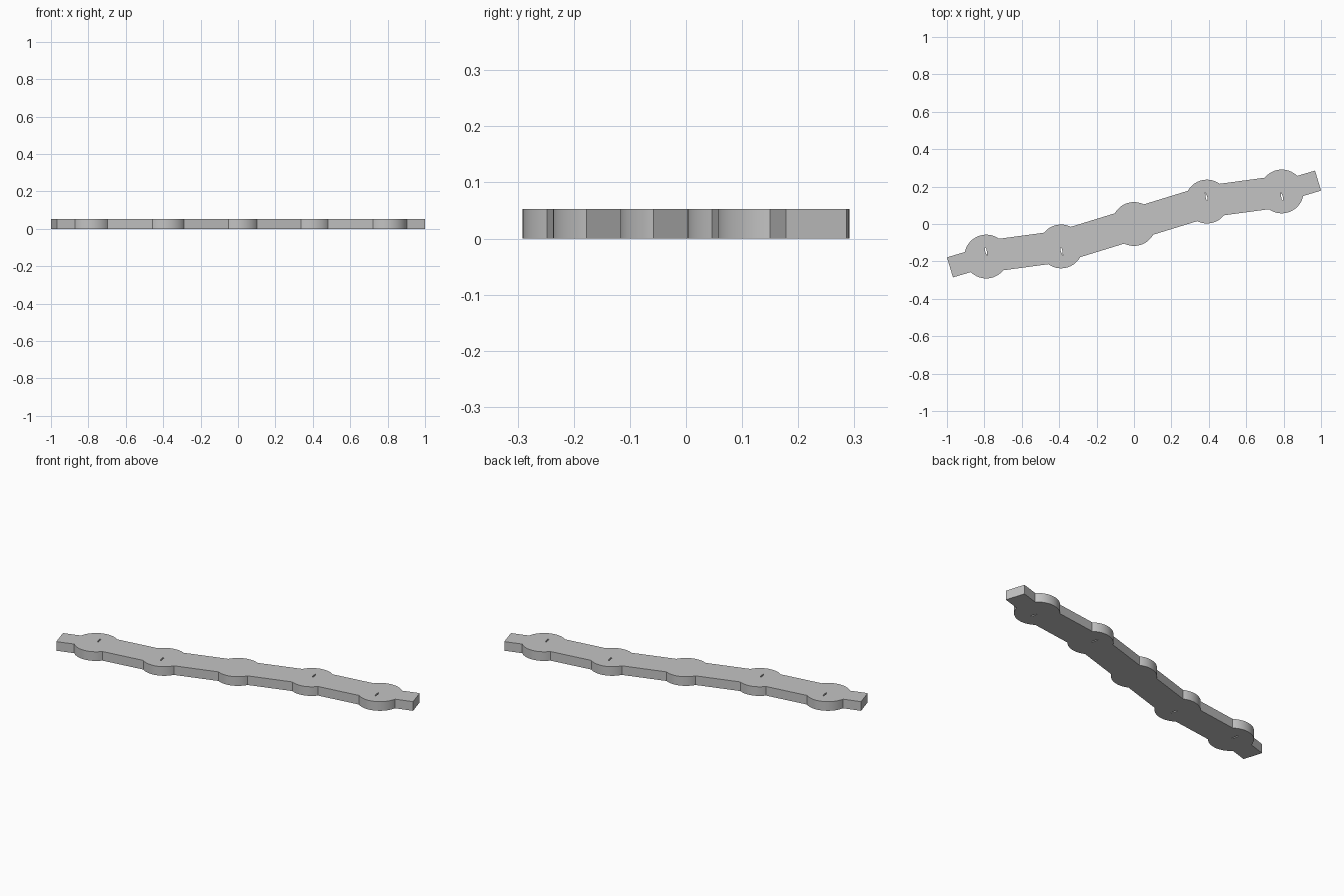
import bpy
import bmesh
from math import asin, sqrt
from mathutils import Vector, Matrix

cube = bpy.data.objects.get("Cube")
if cube:
    bpy.data.objects.remove(cube, do_unlink=True)

THICK = 0.053
RADIUS = 0.117
BAR = 0.085      # half width between lobes
TIP = 0.056      # half width of the end tabs
ARC_STEPS = 20

grey = bpy.data.materials.new("plain_grey")
grey.use_nodes = True
colour = (0.55, 0.55, 0.55, 1)
grey.diffuse_color = colour
grey.node_tree.nodes["Principled BSDF"].inputs["Base Color"].default_value = colour

# Centreline through the lobes, symmetric under a half turn
half = [Vector((0.39, 0.12)), Vector((0.79, 0.174)), Vector((0.984, 0.232))]
path = [-p for p in reversed(half)] + [Vector((0, 0))] + half
last = len(path) - 1


def side(a, b, width):
    """Unit direction and left normal of a segment, with its half width."""
    d = (b - a).normalized()
    return d, Vector((-d.y, d.x)), width


segments = [side(path[i], path[i + 1], TIP if i in (0, last - 1) else BAR)
            for i in range(last)]


def lobe(centre, before, after):
    """Arc on the left of the path, from the incoming to the outgoing edge."""
    reach = [sqrt(RADIUS ** 2 - s[2] ** 2) for s in (before, after)]
    start = before[1] * before[2] - before[0] * reach[0]
    end = after[1] * after[2] + after[0] * reach[1]
    sweep = start.angle_signed(end)      # positive is clockwise
    return [centre + Matrix.Rotation(-sweep * k / ARC_STEPS, 2) @ start
            for k in range(ARC_STEPS + 1)]


# One edge of the strip; the other is its half turn
edge = [path[0] + segments[0][1] * TIP]
for i in range(1, last):
    edge += lobe(path[i], segments[i - 1], segments[i])
edge.append(path[last] + segments[-1][1] * TIP)
outline = edge + [-p for p in edge]

# Small slits through the outer lobes
slit = [Vector(p) for p in ((-0.007, 0.023), (0.004, 0.003), (0.007, -0.022), (-0.002, -0.016))]
loops = [outline]
for x in (0.387, 0.791):
    hole = [Vector((x, 0.147)) + p for p in slit]
    loops += [hole, [-p for p in hole]]

# Filled and extruded plate
curve = bpy.data.curves.new("lobed_strip", "CURVE")
curve.dimensions = "2D"
curve.fill_mode = "BOTH"
curve.extrude = THICK / 2
for loop in loops:
    spline = curve.splines.new("POLY")
    spline.points.add(len(loop) - 1)
    for point, co in zip(spline.points, loop):
        point.co = (co.x, co.y, 0, 1)
    spline.use_cyclic_u = True

strip = bpy.data.objects.new("lobed_strip", curve)
bpy.context.collection.objects.link(strip)
bpy.ops.object.select_all(action="DESELECT")
strip.select_set(True)
bpy.context.view_layer.objects.active = strip
bpy.ops.object.convert(target="MESH")
strip = bpy.context.object

# Weld caps to walls and rest the plate on the ground
bm = bmesh.new()
bm.from_mesh(strip.data)
bmesh.ops.remove_doubles(bm, verts=bm.verts, dist=0.0001)
bmesh.ops.translate(bm, verts=bm.verts, vec=(0, 0, THICK / 2))
bmesh.ops.recalc_face_normals(bm, faces=bm.faces)
bm.to_mesh(strip.data)
bm.free()
strip.data.materials.clear()
strip.data.materials.append(grey)
bpy.ops.object.shade_smooth_by_angle()
